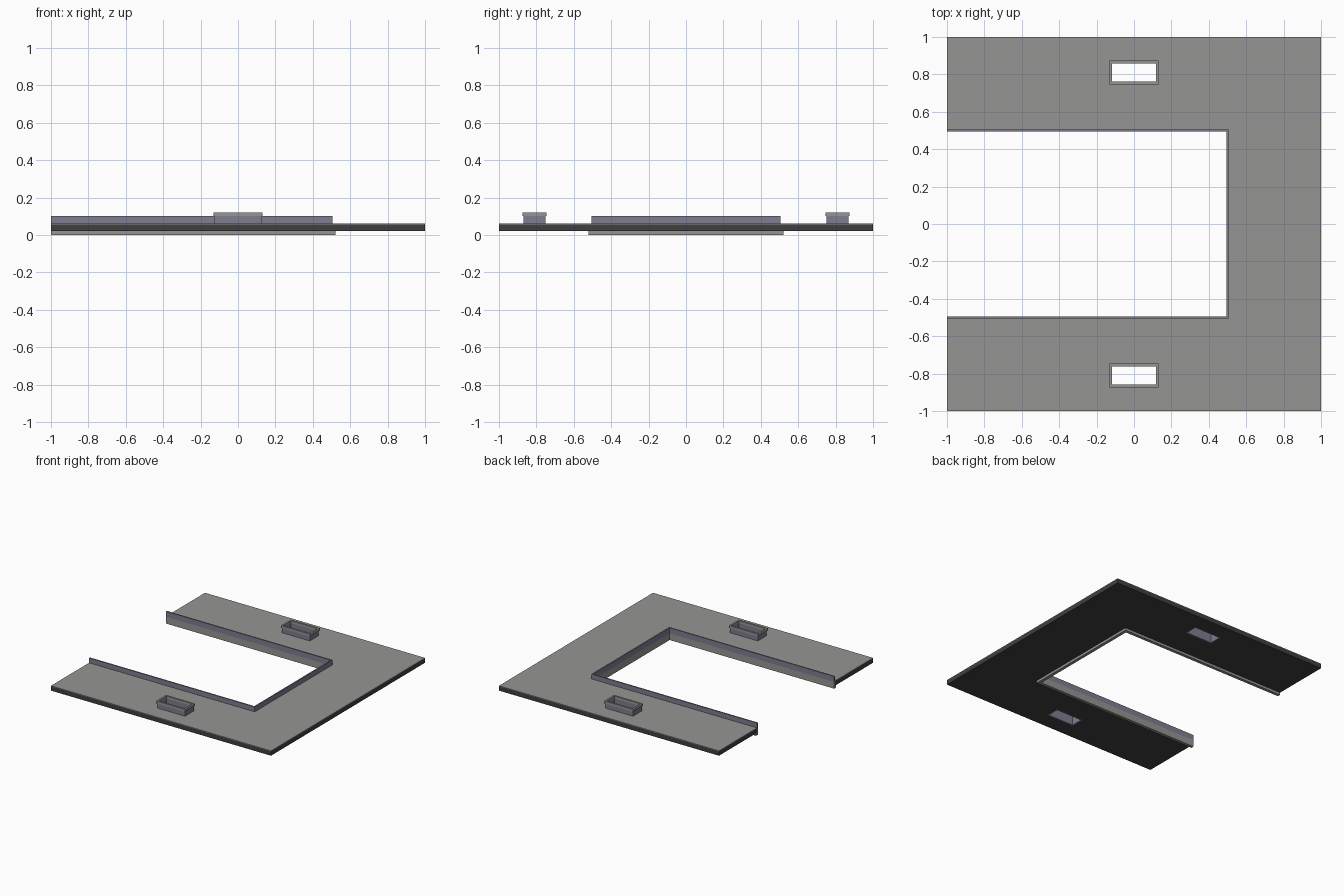
import bpy, bmesh

cube = bpy.data.objects.get("Cube")
if cube:
    bpy.data.objects.remove(cube, do_unlink=True)


def material(name, color):
    m = bpy.data.materials.new(name)
    m.use_nodes = True
    rgba = (*color, 1.0)
    m.diffuse_color = rgba
    m.node_tree.nodes["Principled BSDF"].inputs["Base Color"].default_value = rgba
    return m


GREY = material("light grey", (0.30, 0.30, 0.295))
DARK = material("charcoal", (0.05, 0.05, 0.05))
LAVENDER = material("lavender grey", (0.21, 0.205, 0.28))


def cells(name, xs, ys, keep, z0, z1, mat):
    """Raise the kept cells of a rectangular grid into one solid."""
    bm = bmesh.new()
    grid = [[bm.verts.new((x, y, z0)) for y in ys] for x in xs]
    for i in range(len(xs) - 1):
        for j in range(len(ys) - 1):
            if keep((xs[i] + xs[i + 1]) / 2, (ys[j] + ys[j + 1]) / 2):
                bm.faces.new((grid[i][j], grid[i + 1][j],
                              grid[i + 1][j + 1], grid[i][j + 1]))
    bmesh.ops.delete(bm, geom=[v for v in bm.verts if not v.link_faces], context='VERTS')
    top = bmesh.ops.extrude_face_region(bm, geom=bm.faces[:])["geom"]
    for v in top:
        if isinstance(v, bmesh.types.BMVert):
            v.co.z = z1
    bmesh.ops.recalc_face_normals(bm, faces=bm.faces[:])
    mesh = bpy.data.meshes.new(name)
    bm.to_mesh(mesh)
    bm.free()
    mesh.materials.append(mat)
    ob = bpy.data.objects.new(name, mesh)
    bpy.context.collection.objects.link(ob)
    return ob


def u_strip(name, inner, outer, z0, z1, mat):
    """U-shaped strip around the opening, open towards -x."""
    cells(name, [-1, inner, outer], [-outer, -inner, inner, outer],
          lambda x, y: x > inner or abs(y) > inner, z0, z1, mat)


def ring(name, cy, inner, outer, z0, z1, mat):
    """Rectangular frame; inner and outer are half sizes."""
    (ix, iy), (ox, oy) = inner, outer
    cells(name, [-ox, -ix, ix, ox], [cy - oy, cy - iy, cy + iy, cy + oy],
          lambda x, y: abs(x) > ix or abs(y - cy) > iy, z0, z1, mat)


# Slab and thin top sheet, with the large opening and two slots
SLOT_Y, SLOT_IN, SLOT_OUT = 0.81, (0.118, 0.049), (0.126, 0.058)
OPEN = 0.506
sx, sy = SLOT_OUT
xs = [-1, -sx, sx, OPEN, 1]
half = [OPEN, SLOT_Y - sy, SLOT_Y + sy, 1]
ys = [-y for y in reversed(half)] + half


def in_slab(x, y):
    opening = x < OPEN and abs(y) < OPEN
    slot = abs(x) < sx and abs(abs(y) - SLOT_Y) < sy
    return not (opening or slot)


cells("slab", xs, ys, in_slab, 0.02, 0.055, DARK)
cells("top_sheet", xs, ys, in_slab, 0.055, 0.06, GREY)

# Edging of the opening: lower lip, liner and upstand
u_strip("opening_lip", 0.495, 0.52, 0.0, 0.02, GREY)
u_strip("opening_liner", 0.495, OPEN, 0.02, 0.055, GREY)
u_strip("opening_upstand", 0.495, OPEN, 0.055, 0.10, LAVENDER)

# Slot collars with a slightly wider cap
for side, cy in (("front", -SLOT_Y), ("back", SLOT_Y)):
    ring(side + "_slot_collar", cy, SLOT_IN, SLOT_OUT, 0.02, 0.10, LAVENDER)
    ring(side + "_slot_cap", cy, SLOT_IN, (0.132, 0.064), 0.10, 0.12, GREY)
